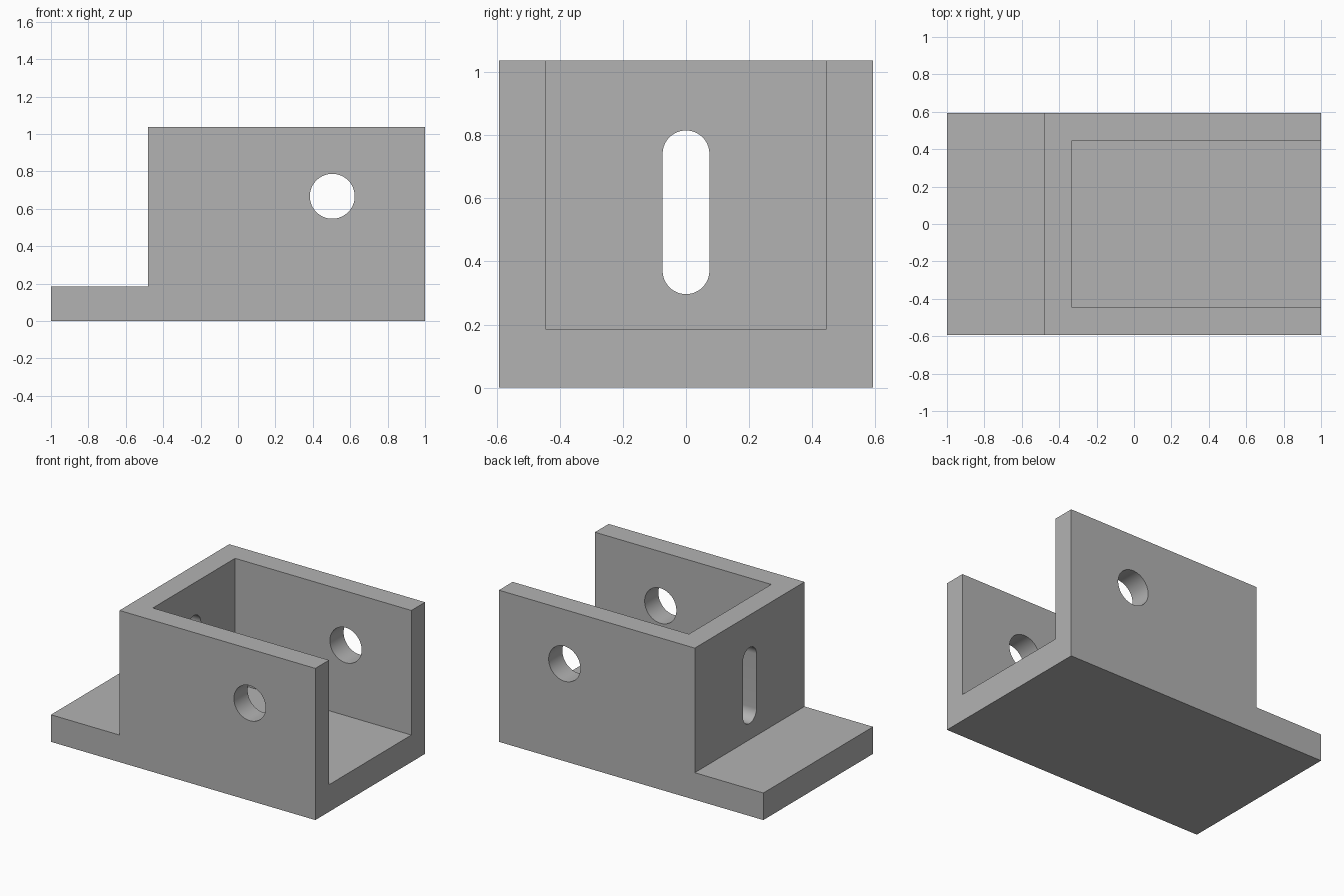
import bpy, bmesh, math
from mathutils import Matrix

if "Cube" in bpy.data.objects:
    bpy.data.objects.remove(bpy.data.objects["Cube"])

U = 1 / 27                      # one design unit; the bracket is 54 units long
HALF_W, HEIGHT, FLOOR, WALL = 16 * U, 28 * U, 5 * U, 4 * U
STEP_X = -13 * U                # outer face of the end wall

grey = bpy.data.materials.new("plain grey")
grey.diffuse_color = (0.45, 0.45, 0.45, 1)
grey.use_nodes = True
grey.node_tree.nodes["Principled BSDF"].inputs["Base Color"].default_value = grey.diffuse_color


def prism(name, outline, depth, place):
    """Extrude a 2D outline by depth, centred on its plane, then place it."""
    bm = bmesh.new()
    face = bm.faces.new([bm.verts.new((a, b, -depth / 2)) for a, b in outline])
    out = bmesh.ops.extrude_face_region(bm, geom=[face])
    verts = [v for v in out["geom"] if isinstance(v, bmesh.types.BMVert)]
    bmesh.ops.translate(bm, verts=verts, vec=(0, 0, depth))
    bmesh.ops.transform(bm, matrix=place, verts=bm.verts)
    bmesh.ops.recalc_face_normals(bm, faces=bm.faces)
    mesh = bpy.data.meshes.new(name)
    bm.to_mesh(mesh)
    bm.free()
    mesh.materials.append(grey)
    obj = bpy.data.objects.new(name, mesh)
    bpy.context.collection.objects.link(obj)
    return obj


def arc(cx, cy, r, start, end, steps):
    angles = [math.radians(start + (end - start) * i / steps) for i in range(steps + 1)]
    return [(cx + r * math.cos(t), cy + r * math.sin(t)) for t in angles]


# Outline planes: (a, b) -> (x, z) and (a, b) -> (y, z)
XZ = Matrix(((1, 0, 0, 0), (0, 0, -1, 0), (0, 1, 0, 0), (0, 0, 0, 1)))
YZ = Matrix(((0, 0, 1, 0), (1, 0, 0, 0), (0, 1, 0, 0), (0, 0, 0, 1)))

# Stepped body: tall block with a low mounting tongue at the left
bracket = prism("bracket", [(-1, 0), (1, 0), (1, HEIGHT), (STEP_X, HEIGHT),
                            (STEP_X, FLOOR), (-1, FLOOR)], 2 * HALF_W, XZ)

# Channel, open at the top and the right end
inner_x, inner_y = STEP_X + WALL, HALF_W - WALL
channel = prism("channel_cutter", [(inner_x, FLOOR), (1.2, FLOOR), (1.2, 1.3),
                                   (inner_x, 1.3)], 2 * inner_y, XZ)

# Round pin hole through both side walls
pin_hole = prism("pin_hole_cutter", arc(0.504, 18 * U, 0.12, 0, 360, 64)[:-1], 2, XZ)

# Vertical slot through the end wall
slot = prism("slot_cutter", arc(0, 20 * U, 2 * U, 0, 180, 32)
             + arc(0, 10 * U, 2 * U, 180, 360, 32), 0.5,
             Matrix.Translation((STEP_X + WALL / 2, 0, 0)) @ YZ)

bpy.context.view_layer.objects.active = bracket
bracket.select_set(True)
for cutter in (channel, pin_hole, slot):
    cutter.hide_render = True
    mod = bracket.modifiers.new(cutter.name, 'BOOLEAN')
    mod.operation, mod.solver, mod.object = 'DIFFERENCE', 'EXACT', cutter
    bpy.ops.object.modifier_apply(modifier=mod.name)
    bpy.data.objects.remove(cutter)

bpy.ops.object.shade_smooth_by_angle(angle=math.radians(30))
